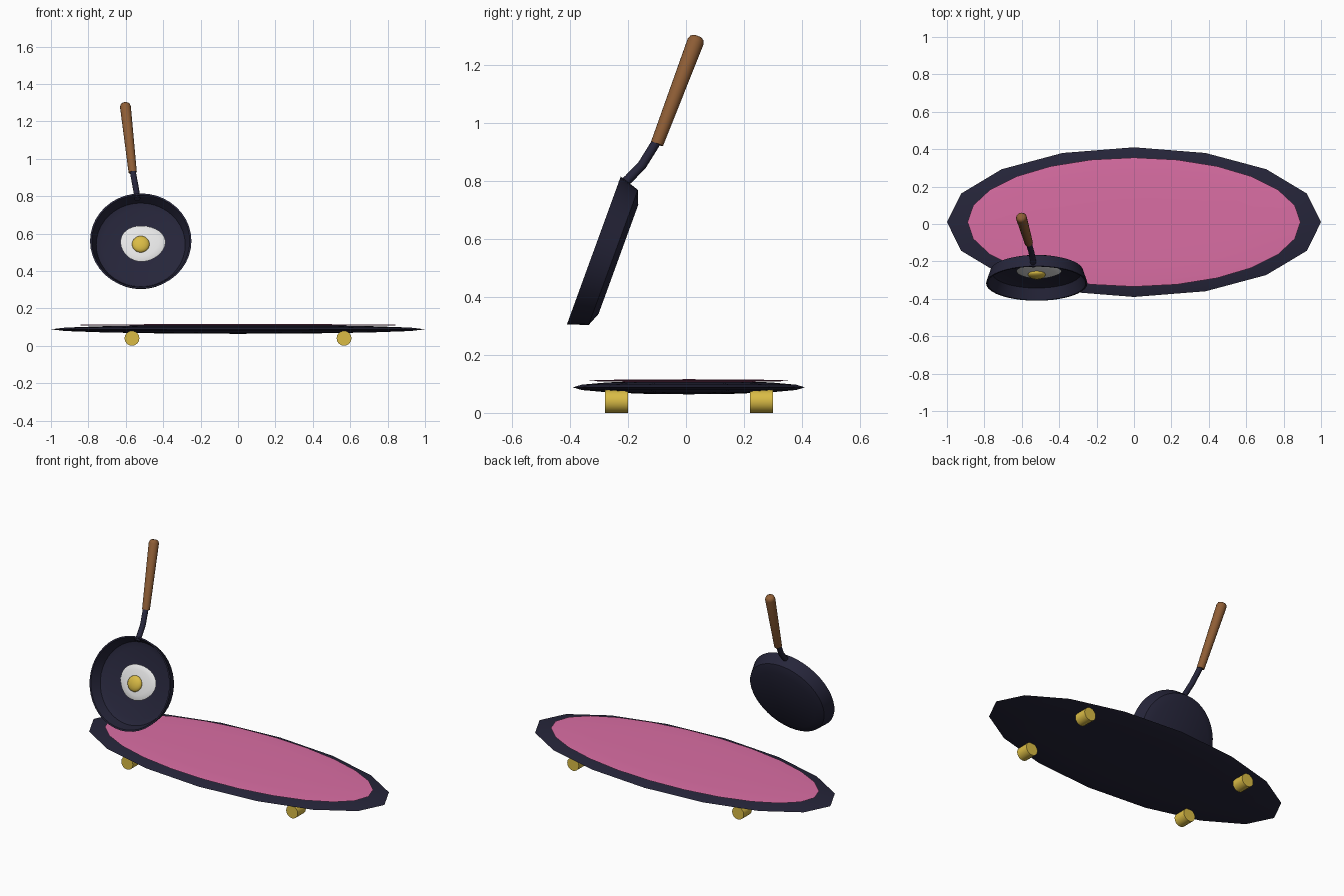
import bpy, bmesh, math
from mathutils import Vector, Matrix

if "Cube" in bpy.data.objects:
    bpy.data.objects.remove(bpy.data.objects["Cube"])


def mat(name, rgb):
    m = bpy.data.materials.new(name)
    m.diffuse_color = (*rgb, 1)
    m.use_nodes = True
    m.node_tree.nodes["Principled BSDF"].inputs["Base Color"].default_value = m.diffuse_color
    return m


NAVY = mat("dark navy", (0.019, 0.0185, 0.042))
PINK = mat("pink", (0.70, 0.155, 0.37))
GOLD = mat("gold", (0.70, 0.50, 0.06))
WOOD = mat("brown wood", (0.27, 0.11, 0.036))
WHITE = mat("egg white", (0.80, 0.80, 0.80))


def finish(name, bm, material, matrix=None, angle=40):
    bmesh.ops.recalc_face_normals(bm, faces=bm.faces)
    me = bpy.data.meshes.new(name)
    bm.to_mesh(me)
    bm.free()
    if matrix is not None:
        me.transform(matrix)
    me.materials.append(material)
    ob = bpy.data.objects.new(name, me)
    bpy.context.collection.objects.link(ob)
    bpy.ops.object.select_all(action='DESELECT')
    bpy.context.view_layer.objects.active = ob
    ob.select_set(True)
    bpy.ops.object.shade_smooth_by_angle(angle=math.radians(angle))
    return ob


def ellipsoid(name, centre, radii, material, seg=16, rings=8, frame=Matrix(), wobble=0):
    bm = bmesh.new()
    bmesh.ops.create_uvsphere(bm, u_segments=seg, v_segments=rings, radius=1)
    for v in bm.verts:
        a = math.atan2(v.co.y, v.co.x)
        k = 1 + wobble * math.sin(3 * a + 0.6)
        v.co = Vector((v.co.x * k * radii[0], v.co.y * k * radii[1], v.co.z * radii[2])) + Vector(centre)
    return finish(name, bm, material, frame)


def lathe(name, profile, material, frame=Matrix(), seg=32):
    """Spin an (r, z) profile around local z."""
    bm = bmesh.new()
    vs = [bm.verts.new((r, 0, z)) for r, z in profile]
    edges = [bm.edges.new(p) for p in zip(vs, vs[1:])]
    bmesh.ops.spin(bm, geom=vs + edges, cent=(0, 0, 0), axis=(0, 0, 1),
                   angle=2 * math.pi, steps=seg)
    bmesh.ops.remove_doubles(bm, verts=bm.verts, dist=1e-5)
    return finish(name, bm, material, frame)


def along(a, b):
    """Frame at a with z pointing to b."""
    a, b = Vector(a), Vector(b)
    return Matrix.Translation(a) @ (b - a).to_track_quat('Z', 'Y').to_matrix().to_4x4()


# Board: flat oval deck with a pink top plate
CY = 0.01
ellipsoid("deck", (0, CY, 0.088), (1, 0.4, 0.024), NAVY)
ellipsoid("deck_top_plate", (0, CY, 0.111), (0.89, 0.345, 0.005), PINK, seg=24)

# Four wheels, axles along y
for sx, nx in ((-1, "left"), (1, "right")):
    for sy, ny in ((-1, "front"), (1, "back")):
        p = Vector((sx * 0.567, CY + sy * 0.25, 0.04))
        d = Vector((0, 0.04, 0))
        lathe(f"wheel_{ny}_{nx}", [(0, 0), (0.04, 0), (0.04, 0.08), (0, 0.08)],
              GOLD, along(p - d, p + d), seg=16)

# Frying pan, opening towards the front and tilted back
PAN = Matrix.Translation((-0.52, -0.3175, 0.56)) @ Matrix.Rotation(math.radians(70), 4, 'X')
lathe("pan", [(0, -0.09), (0.2, -0.09), (0.248, -0.071), (0.271, 0), (0.262, 0),
              (0.238, -0.06), (0.205, -0.072), (0, -0.072)], NAVY, PAN, seg=40)

# Fried egg
ellipsoid("egg_white", (0.01, 0.01, -0.063), (0.12, 0.102, 0.011), WHITE,
          seg=32, frame=PAN, wobble=0.03)
ellipsoid("egg_yolk", (0, 0, -0.05), (0.047, 0.047, 0.021), GOLD, seg=20, rings=12, frame=PAN)

# Bent metal neck: tube swept along a short path
path = [Vector(p) for p in ((-0.538, -0.222, 0.785), (-0.54, -0.198, 0.806),
                            (-0.548, -0.152, 0.853), (-0.564, -0.098, 0.94))]
bm = bmesh.new()
rings = []
for i, p in enumerate(path):
    t = (path[min(i + 1, 3)] - path[max(i - 1, 0)]).normalized()
    side = Vector((1, 0, 0)) - t * t.x
    side.normalize()
    up = t.cross(side)
    rings.append([bm.verts.new(p + 0.016 * (side * math.cos(a) + up * math.sin(a)))
                  for a in (k * math.pi / 6 for k in range(12))])
for r0, r1 in zip(rings, rings[1:]):
    for k in range(12):
        bm.faces.new((r0[k], r0[(k + 1) % 12], r1[(k + 1) % 12], r1[k]))
bm.faces.new(rings[0])
bm.faces.new(rings[-1])
finish("handle_neck", bm, NAVY, angle=60)

# Wooden grip, slightly wider at its rounded end
a, b = (-0.563, -0.1, 0.927), (-0.604, 0.04, 1.298)
n = (Vector(b) - Vector(a)).length
lathe("handle_grip", [(0, 0), (0.022, 0), (0.029, n - 0.02), (0.024, n - 0.006),
                      (0.014, n), (0, n)], WOOD, along(a, b), seg=20)
